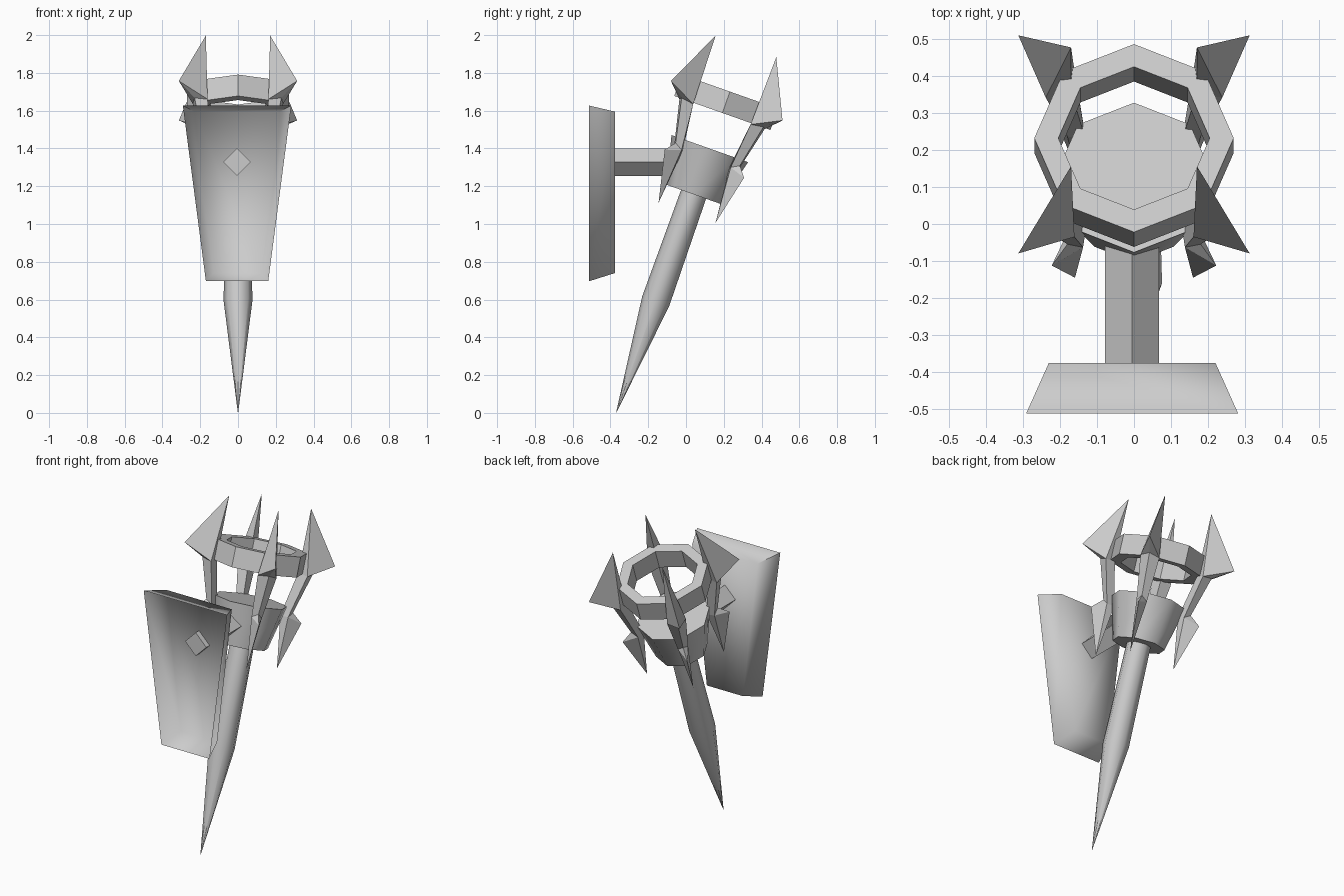
import bpy, bmesh
from math import radians, sin, cos, tau
from mathutils import Matrix, Vector

if "Cube" in bpy.data.objects:
    bpy.data.objects.remove(bpy.data.objects["Cube"])

# Tilted torch frame: origin at the cup bottom, local z along the torch axis
TILT = Matrix.Translation((0, 0.04, 1.157)) @ Matrix.Rotation(radians(-19.5), 4, 'X')
SIDES = 8


def make(name, verts, faces, matrix=Matrix(), smooth=None, recalc=True):
    bm = bmesh.new()
    vs = [bm.verts.new(matrix @ Vector(v)) for v in verts]
    for f in faces:
        bm.faces.new([vs[i] for i in f])
    bmesh.ops.remove_doubles(bm, verts=bm.verts, dist=1e-5)
    if recalc:
        bmesh.ops.recalc_face_normals(bm, faces=bm.faces)
    me = bpy.data.meshes.new(name)
    bm.to_mesh(me)
    bm.free()
    ob = bpy.data.objects.new(name, me)
    bpy.context.collection.objects.link(ob)
    if smooth:
        bpy.ops.object.select_all(action='DESELECT')
        ob.select_set(True)
        bpy.context.view_layer.objects.active = ob
        bpy.ops.object.shade_smooth_by_angle(angle=radians(smooth))
    return ob


def lathe(name, profile, closed=False, smooth=None):
    """Spin (radius, height) points about the torch axis."""
    n = len(profile)
    verts = [(r * cos(tau * s / SIDES), r * sin(tau * s / SIDES), h)
             for r, h in profile for s in range(SIDES)]
    faces = []
    for i in range(n if closed else n - 1):
        a, b = i * SIDES, (i + 1) % n * SIDES
        for s in range(SIDES):
            t = (s + 1) % SIDES
            faces.append((a + s, a + t, b + t, b + s))
    if not closed:
        faces.append(tuple(range(SIDES)))
        faces.append(tuple(range((n - 1) * SIDES, n * SIDES)))
    return make(name, verts, faces, TILT, smooth)


# Shaft, cup and upper ring
lathe("shaft", [(0.001, -1.226), (0.076, -0.60), (0.070, 0.02)], smooth=50)
lathe("cup", [(0.152, 0.0), (0.215, 0.257)], smooth=50)
lathe("ring", [(0.27, 0.457), (0.27, 0.577), (0.205, 0.577), (0.205, 0.457)], closed=True)

# Prong points: (distance from axis, sideways, height); one half, mirrored sideways
PRONG = [
    (0.241, 0, 0.831),     # 0 upper tip
    (0.443, 0, 0.526),     # 1 upper barb
    (0.240, 0, 0.460),     # 2 stalk top, inner
    (0.283, 0.055, 0.450), # 3 stalk top, side
    (0.325, 0, 0.460),     # 4 stalk top, outer
    (0.185, 0, 0.200),     # 5 stalk foot, inner
    (0.225, 0.030, 0.200), # 6 stalk foot, side
    (0.255, 0, 0.225),     # 7 stalk foot, outer
    (0.315, 0, 0.172),     # 8 lower barb
    (0.226, 0, -0.104),    # 9 lower tip
]
HALF = [(0, 2, 3), (0, 3, 1), (3, 4, 1), (2, 5, 6, 3),
        (3, 6, 7, 4), (5, 9, 6), (6, 9, 8), (6, 8, 7)]
verts = PRONG + [(r, -t, h) for r, t, h in PRONG]
faces = HALF + [tuple(i + len(PRONG) for i in reversed(f)) for f in HALF]
for k, label in enumerate(("back_right", "back_left", "front_left", "front_right")):
    spin = Matrix.Rotation(radians(45 + 90 * k), 4, 'Z')
    make("prong_" + label, verts, faces, TILT @ spin)

# Wall plate: tapered shallow shell, open towards the wall
CX = -0.005
rim = [(CX - 0.165, -0.513, 0.697), (CX + 0.165, -0.513, 0.697),
       (CX + 0.287, -0.513, 1.627), (CX - 0.287, -0.513, 1.627)]
face = [(CX - 0.125, -0.377, 0.74), (CX + 0.125, -0.377, 0.74),
        (CX + 0.226, -0.377, 1.595), (CX - 0.226, -0.377, 1.595)]
sides = [(i, 4 + i, 4 + (i + 1) % 4, (i + 1) % 4) for i in range(4)]
make("wall_plate", rim + face, sides + [(7, 6, 5, 4)], smooth=80, recalc=False)

# Bracket arm: square bar turned on its corner, running from plate into cup
D = 0.073
ends = [(CX + D * cos(tau * i / 4), y, 1.328 + D * sin(tau * i / 4))
        for y in (-0.41, 0.0) for i in range(4)]
make("bracket_arm", ends,
     [(i, (i + 1) % 4, 4 + (i + 1) % 4, 4 + i) for i in range(4)] + [(0, 1, 2, 3), (4, 5, 6, 7)])
